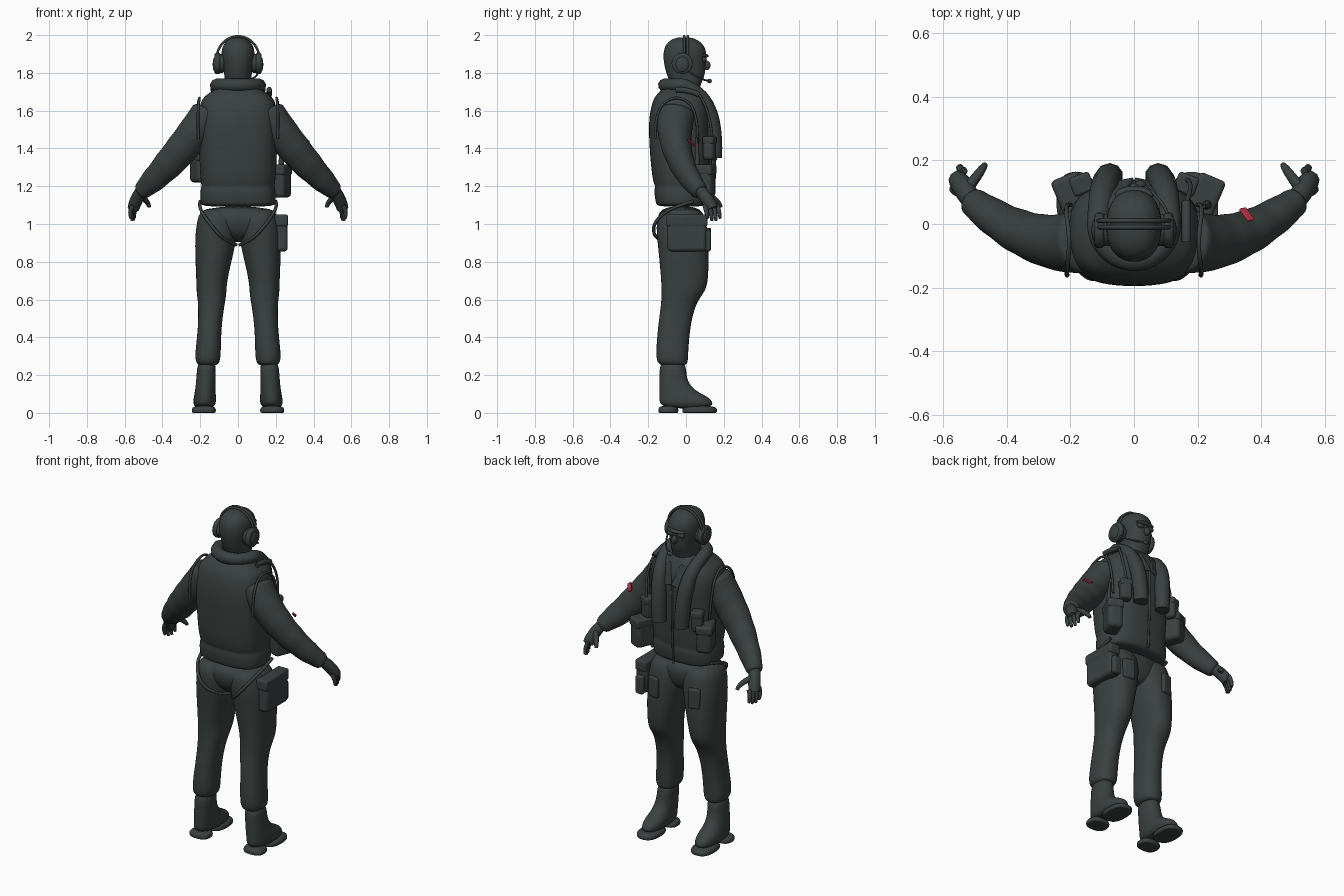
import bpy, bmesh, math
from mathutils import Vector, Matrix

cube = bpy.data.objects.get("Cube")
if cube:
    bpy.data.objects.remove(cube, do_unlink=True)


def material(name, rgb):
    m = bpy.data.materials.new(name)
    m.use_nodes = True
    m.diffuse_color = (*rgb, 1)
    m.node_tree.nodes["Principled BSDF"].inputs["Base Color"].default_value = (*rgb, 1)
    return m


DARK = material("dark_grey_green", (.042, .053, .051))
RED = material("patch_red", (.45, .03, .06))


def select(ob):
    bpy.ops.object.select_all(action="DESELECT")
    ob.select_set(True)
    bpy.context.view_layer.objects.active = ob


def finish(ob, mat=DARK):
    ob.data.materials.clear()
    ob.data.materials.append(mat)
    select(ob)
    bpy.ops.object.shade_smooth_by_angle(angle=math.radians(50))


def add_object(name, data):
    ob = bpy.data.objects.new(name, data)
    bpy.context.collection.objects.link(ob)
    return ob


def add_mesh(name, bm):
    bmesh.ops.recalc_face_normals(bm, faces=bm.faces)
    mesh = bpy.data.meshes.new(name)
    bm.to_mesh(mesh)
    bm.free()
    return add_object(name, mesh)


def add_bevel(ob, width):
    mod = ob.modifiers.new("Bevel", "BEVEL")
    mod.width, mod.segments = width, 3


def skin(name, loops_of_points):
    """Join closed loops of points into one smooth, capped body."""
    bm = bmesh.new()
    loops = [[bm.verts.new(p) for p in points] for points in loops_of_points]
    for low, high in zip(loops, loops[1:]):
        for k in range(len(low)):
            bm.faces.new((low[k - 1], low[k], high[k], high[k - 1]))
    bm.faces.new(loops[0])
    bm.faces.new(loops[-1])
    ob = add_mesh(name, bm)
    mod = ob.modifiers.new("Subdivision", "SUBSURF")
    mod.levels = mod.render_levels = 2
    finish(ob)


def oval(centre, u, v, power=2.0, sides=16):
    """Closed superellipse with half axes u and v."""
    def rounded(w):
        return math.copysign(abs(w) ** (2 / power), w) * 1.02
    angles = [math.tau * k / sides for k in range(sides)]
    return [Vector(centre) + u * rounded(math.cos(a)) + v * rounded(math.sin(a)) for a in angles]


def ring(z, wide, back, front, x=0, power=2.3):
    """Level cross-section reaching back behind and front ahead of the middle."""
    return oval((x, (front - back) / 2, z), Vector((wide, 0, 0)),
                Vector((0, (front + back) / 2, 0)), power)


def tube(name, points, radius, scales=None):
    curve = bpy.data.curves.new(name, "CURVE")
    curve.dimensions = "3D"
    curve.bevel_depth, curve.bevel_resolution, curve.use_fill_caps = radius, 3, True
    spline = curve.splines.new("NURBS")
    spline.points.add(len(points) - 1)
    spline.order_u, spline.use_endpoint_u, spline.resolution_u = 3, True, 5
    for i, point in enumerate(points):
        spline.points[i].co = (*point, 1)
        spline.points[i].radius = scales[i] if scales else 1
    select(add_object(name, curve))
    bpy.ops.object.convert(target="MESH")
    finish(bpy.context.view_layer.objects.active)


def mirrored(points, s):
    return [(s * x, y, z) for x, y, z in points]


def box(name, centre, size, bevel=.01, rot=(0, 0, 0), mat=DARK):
    bm = bmesh.new()
    bmesh.ops.create_cube(bm, matrix=Matrix.Diagonal((*size, 1)))
    ob = add_mesh(name, bm)
    add_bevel(ob, bevel)
    ob.location, ob.rotation_euler = centre, rot
    finish(ob, mat)


def pouch(name, centre, size, turn):
    """Soft box with a slightly larger flap over its top."""
    x, y, z = centre
    wide, deep, tall = size
    box(name, centre, size, wide / 4, (0, 0, turn))
    box(name + "_flap", (x, y, z + tall * .36), (wide * 1.06, deep * 1.06, tall / 3), wide / 6, (0, 0, turn))


def ball(name, centre, size):
    bm = bmesh.new()
    bmesh.ops.create_uvsphere(bm, u_segments=20, v_segments=12, radius=1,
                              matrix=Matrix.Translation(centre) @ Matrix.Diagonal((*size, 1)))
    finish(add_mesh(name, bm))


def disc(name, centre, radius, depth):
    bm = bmesh.new()
    bmesh.ops.create_cone(bm, cap_ends=True, segments=24, radius1=radius, radius2=radius, depth=depth,
                          matrix=Matrix.Translation(centre) @ Matrix.Rotation(math.pi / 2, 4, "Y"))
    ob = add_mesh(name, bm)
    add_bevel(ob, depth / 3)
    finish(ob)


# Jacket with a gathered waistband, over the hips
skin("jacket", [ring(z, wide, back, front, power=2.8) for z, wide, back, front in (
    (1.09, .19, .15, .1), (1.11, .2, .16, .11), (1.18, .2, .17, .12), (1.2, .19, .16, .11),
    (1.23, .2, .18, .12), (1.5, .21, .2, .13), (1.6, .21, .19, .13), (1.67, .19, .17, .11),
    (1.7, .14, .14, .09), (1.74, .09, .1, .07))])
skin("hips", [ring(z=1.1, wide=.19, back=.14, front=.09), ring(z=1, wide=.19, back=.16, front=.1),
              ring(z=.9, wide=.08, back=.1, front=.06)])
tube("jacket_zip", [(0, .13, 1.6), (0, .14, 1.4), (0, .12, 1.1)], .006)

# Balaclava head
skin("head", [ring(z=1.66, wide=.07, back=.08, front=.06), ring(z=1.75, wide=.07, back=.08, front=.08),
              ring(z=1.78, wide=.07, back=.1, front=.1), ring(z=1.86, wide=.085, back=.12, front=.105),
              ring(z=1.92, wide=.09, back=.12, front=.11), ring(z=1.965, wide=.07, back=.1, front=.08),
              ring(z=1.99, wide=.03, back=.05, front=.03)])
ball("nose", (0, .11, 1.84), (.016, .02, .025))
ball("brow", (0, .09, 1.89), (.06, .03, .013))

# Headset band and microphone
arc = [math.pi * i / 12 for i in range(13)]
for y in (-.01, .01):
    tube("headset_band", [(.115 * math.cos(a), y, 1.87 + .125 * math.sin(a)) for a in arc], .007)
tube("microphone_boom", [(.115, 0, 1.82), (.1, .08, 1.76), (.02, .125, 1.757)], .005)
ball("microphone", (.02, .125, 1.757), (.018, .012, .012))

# Flotation collar: a tube round the neck with broad lobes down the chest
lobe = [(.075, .15, 1.35), (.08, .15, 1.5), (.1, .1, 1.66)]
swell = [.9, 1, .9]
nape = [(.115 * math.cos(a), -.115 * math.sin(a), 1.735) for a in arc]
tube("flotation_collar", lobe + nape + mirrored(lobe[::-1], -1), .046,
     swell + [.75] * len(nape) + swell[::-1])

shoulder, elbow, wrist = Vector((.15, -.05, 1.6)), Vector((.305, -.095, 1.36)), Vector((.52, .08, 1.165))
for s, side in ((1, "right"), (-1, "left")):
    flip = Vector((s, 1, 1))

    # Headset cup and eye lens
    disc(side + "_ear_cushion", (s * .088, -.02, 1.85), .05, .03)
    disc(side + "_ear_cup", (s * .109, -.02, 1.85), .056, .03)
    ball(side + "_ear_cap", (s * .122, -.02, 1.845), (.012, .036, .04))
    ball(side + "_eye_lens", (s * .033, .096, 1.87), (.024, .014, .015))
    box(side + "_lapel", (s * .04, .115, 1.63), (.05, .012, .13), .005, (.3, s * .35, s * -.2))

    # Sleeve bends at the elbow, tapers to the wrist and ripples with folds
    sections = []
    for i in range(17):
        t = i / 16
        centre = shoulder.lerp(elbow, t).lerp(elbow.lerp(wrist, t), t) * flip
        along = ((elbow - shoulder).lerp(wrist - elbow, t) * flip).normalized()
        u = Vector((0, 1, 0)).cross(along).normalized()
        fold = 1 + .05 * t * math.sin(i * 2)
        sections.append(oval(centre, u * (.09 - .045 * t ** 3) * fold,
                             along.cross(u) * (.105 - .06 * t) * fold))
    skin(side + "_sleeve", sections)

    # Gloved hand: palm, four curled fingers and a thumb
    tube(side + "_palm", mirrored([(.51, .07, 1.18), (.54, .12, 1.13), (.555, .14, 1.08)], s),
         .038, (.8, 1, .8))
    for i, name in enumerate(("little", "ring", "middle", "index")):
        x, y = .567 - .007 * i, .1 + .022 * i
        tip = 1.03 - .012 * (i in (1, 2))
        tube(f"{side}_{name}_finger", mirrored([(x - .01, y, 1.1), (x + .01, y + .01, 1.06),
                                                (x, y + .015, tip)], s), .013, (1, 1, .6))
    tube(side + "_thumb", mirrored([(.525, .11, 1.15), (.48, .17, 1.13), (.47, .185, 1.09)], s),
         .016, (1.1, 1, .6))

    # Trouser leg, baggy at the knee and bloused over the boot
    skin(side + "_trouser_leg", [ring(z, wide, back, front, s * x) for z, x, wide, back, front in (
        (1.09, .11, .09, .14, .09), (1, .11, .11, .16, .11), (.9, .12, .11, .15, .12),
        (.7, .14, .08, .13, .12), (.64, .14, .08, .13, .1), (.58, .14, .07, .13, .05),
        (.45, .15, .06, .15, .02), (.3, .16, .07, .16, .01), (.26, .16, .06, .15, .01),
        (.25, .16, .04, .12, -.01))])

    # Boot with sole and heel
    boot = [(.28, .05, 0), (.2, .05, 0), (.14, .052, .02), (.1, .056, .08), (.08, .06, .13), (.02, .06, .16)]
    skin(side + "_boot", [ring(z, wide, .14, front, s * (.18 - z / 18)) for z, wide, front in boot])
    for part, back, front in (("_sole", .02, .165), ("_heel", .147, -.04)):
        skin(side + part, [ring(z, .064 - inset, back - inset, front - inset, s * .181, 2.6)
                           for z, inset in ((.04, 0), (.005, 0), (0, .005), (0, .015))])

    # Harness strap and shoulder seam
    tube(side + "_leg_strap", mirrored([(.2, .04, 1.12), (.21, -.08, 1.09), (.15, -.18, 1),
                                        (.07, -.16, .91), (.01, -.06, .89)], s), .009)
    tube(side + "_shoulder_seam", mirrored([(.2, .06, 1.4), (.22, .07, 1.6), (.2, -.05, 1.69),
                                            (.215, -.17, 1.6), (.21, -.16, 1.45)], s), .007)

    # Chest pouch and thigh pocket
    pouch(side + "_chest_pouch", (s * .165, .125, 1.4), (.065, .06, .12), s * -.35)
    box(side + "_thigh_pocket", (s * .135, .115, .92), (.07, .025, .12), .01, (0, 0, s * -.25))

# Waist pouches, radio antenna and thigh bag
pouch("right_radio_pouch", (.225, .09, 1.225), (.085, .12, .17), -.4)
tube("radio_antenna", [(.23, .06, 1.3), (.23, .06, 1.37), (.22, .055, 1.46)], .014, (1.1, .9, .4))
pouch("left_side_pouch", (-.195, .09, 1.3), (.09, .125, .16), .4)
pouch("thigh_bag", (.228, .005, .95), (.07, .205, .19), 0)
box("thigh_bag_side_pocket", (.225, .115, .91), (.05, .035, .11), .012)

# Shoulder torch with its cord
tube("shoulder_torch", [(.165, -.055, 1.71), (.165, 0, 1.715), (.165, .07, 1.685)], .015)
tube("torch_cord", [(.165, .07, 1.685), (.19, .13, 1.6), (.165, .14, 1.44)], .007)

# Red sleeve patch
box("sleeve_patch", (.355, .03, 1.43), (.025, .055, .009), .003, (-.7, .6, .2), RED)
